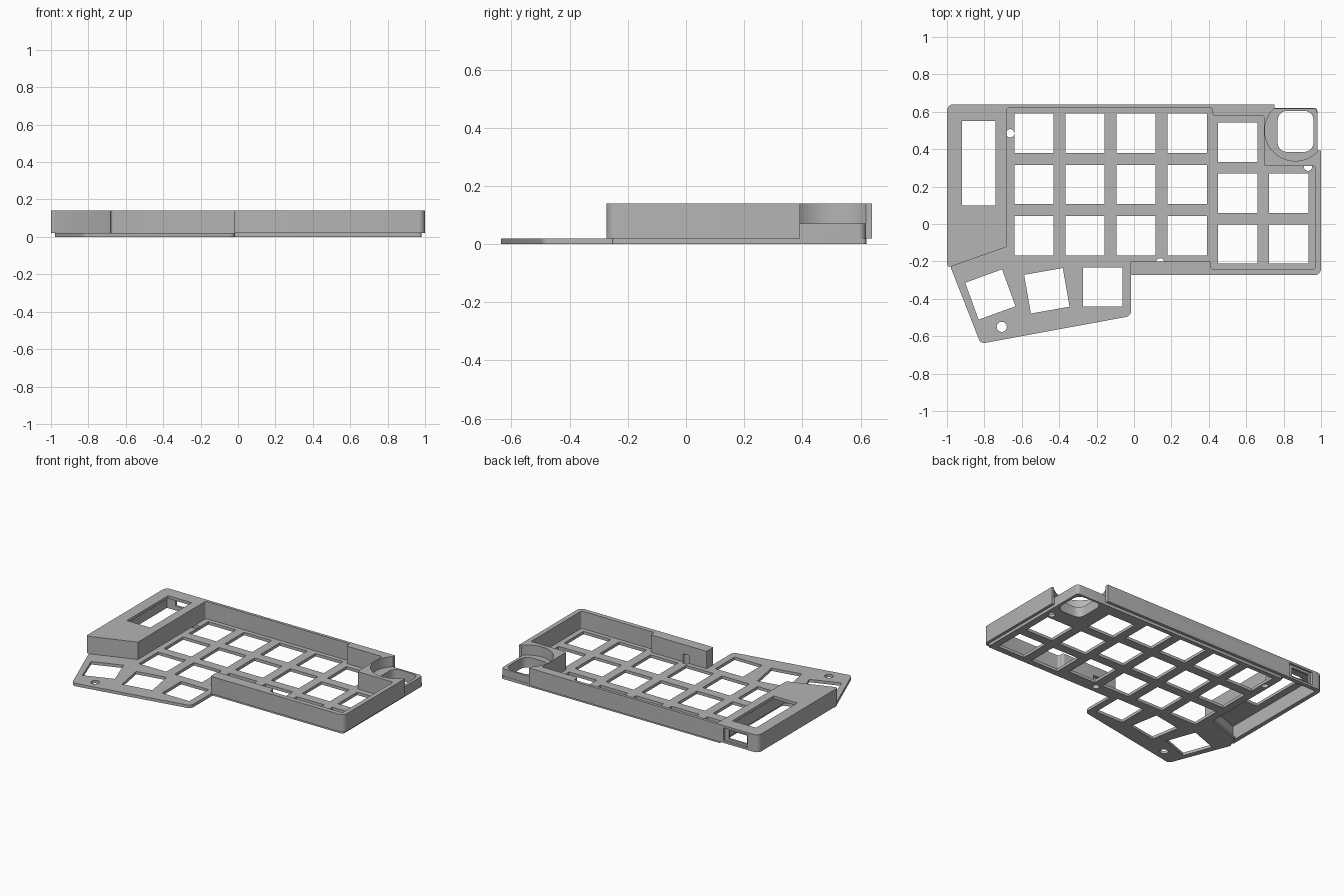
import bpy, bmesh, math
from mathutils import Vector, Matrix

cube = bpy.data.objects.get("Cube")
if cube:
    bpy.data.objects.remove(cube, do_unlink=True)

grey = bpy.data.materials.new("matte grey")
grey.use_nodes = True
grey.diffuse_color = (0.46, 0.46, 0.46, 1)
grey.node_tree.nodes["Principled BSDF"].inputs["Base Color"].default_value = grey.diffuse_color

TOP, PLATE, LEDGE = 0.14, 0.02, 0.07


def rounded(points, radius, steps=5):
    """Round each corner given as (x, y) or (x, y, own_radius)."""
    out = []
    for i, p in enumerate(points):
        r = p[2] if len(p) > 2 else radius
        c = Vector(p[:2])
        a = Vector(points[i - 1][:2]) - c
        b = Vector(points[(i + 1) % len(points)][:2]) - c
        if r == 0:
            out.append(c)
            continue
        half = a.angle(b) / 2
        mid = c + (a.normalized() + b.normalized()).normalized() * (r / math.sin(half))
        s = c + a.normalized() * (r / math.tan(half)) - mid
        e = c + b.normalized() * (r / math.tan(half)) - mid
        turn = s.angle_signed(e)
        for k in range(steps + 1):
            out.append(mid + Matrix.Rotation(-turn * k / steps, 2) @ s)
    return out


def prism(name, outline, z0, z1):
    bm = bmesh.new()
    face = bm.faces.new([bm.verts.new((p[0], p[1], z0)) for p in outline])
    up = bmesh.ops.extrude_face_region(bm, geom=[face])["geom"]
    bmesh.ops.translate(bm, vec=(0, 0, z1 - z0),
                        verts=[v for v in up if isinstance(v, bmesh.types.BMVert)])
    bmesh.ops.recalc_face_normals(bm, faces=bm.faces)
    mesh = bpy.data.meshes.new(name)
    bm.to_mesh(mesh)
    bm.free()
    mesh.materials.append(grey)
    obj = bpy.data.objects.new(name, mesh)
    bpy.context.collection.objects.link(obj)
    return obj


def rect(x0, x1, y0, y1, radius=0):
    return rounded([(x0, y0), (x1, y0), (x1, y1), (x0, y1)], radius)


def disc(x, y, r, n=32):
    return [(x + r * math.cos(math.tau * i / n), y + r * math.sin(math.tau * i / n))
            for i in range(n)]


def activate(obj):
    bpy.ops.object.select_all(action='DESELECT')
    obj.select_set(True)
    bpy.context.view_layer.objects.active = obj


def cut(obj, outline, z0, z1):
    tool = prism("cutter", outline, z0, z1)
    tool.hide_render = True
    mod = obj.modifiers.new("cut", 'BOOLEAN')
    mod.operation, mod.solver, mod.object = 'DIFFERENCE', 'EXACT', tool
    activate(obj)
    bpy.ops.object.modifier_apply(modifier=mod.name)
    bpy.data.objects.remove(tool, do_unlink=True)


# Switch plate with the angled thumb cluster
plate = prism("switch_plate", rounded([
    (-0.82, -0.64, 0.03), (-0.015, -0.492, 0.035), (-0.015, -0.255, 0), (0.98, -0.255),
    (0.98, 0.62), (-0.695, 0.62), (-0.695, -0.06), (-0.955, -0.15), (-0.98, -0.232)],
    0.015), 0, PLATE)

# Square switch openings: straight columns, then the fanned thumb keys
keys = [(-0.535 + 0.273 * c, 0.485 - 0.274 * r, 0) for c in range(4) for r in range(3)]
keys += [(0.555 + 0.272 * c, 0.437 - 0.272 * r, 0) for c in range(2) for r in range(c, 3)]
keys += [(-0.768, -0.377, 20), (-0.466, -0.357, 10), (-0.167, -0.337, 0)]
for x, y, angle in keys:
    turn = Matrix.Rotation(math.radians(angle), 2)
    square = [turn @ p + Vector((x, y)) for p in rect(-0.105, 0.105, -0.105, 0.105)]
    cut(plate, square, -0.1, 0.1)

# Screw holes
screws = [(-0.662, 0.485), (0.14, -0.205), (0.93, 0.306)]
for x, y in screws + [(-0.707, -0.55)]:
    cut(plate, disc(x, y, 0.027 if y < -0.5 else 0.022), -0.1, 0.1)

# Raised case wall, including the controller housing and the knob corner
case = prism("case_wall", rounded([
    (-1, -0.235, 0.015), (-0.68, -0.122, 0.004), (-0.68, 0.62), (0.42, 0.62), (0.42, 0.58),
    (0.695, 0.58), (0.695, 0.31), (0.968, 0.31), (0.968, -0.242), (0.412, -0.242),
    (0.412, -0.2), (-0.018, -0.2, 0.004), (-0.018, -0.274, 0.01), (1, -0.274, 0.035),
    (1, 0.64, 0.035), (-1, 0.64, 0.035)], 0.012), PLATE, TOP)

# Hollow controller housing, its top window and the cable port
cut(case, [(-0.97, -0.19), (-0.71, -0.1), (-0.71, 0.61), (-0.97, 0.61)], -0.1, 0.12)
cut(case, rect(-0.92, -0.74, 0.1, 0.55), 0.1, 0.2)
cut(case, rect(-0.92, -0.735, 0.625, 0.7), 0.035, 0.125)
cut(case, rect(-0.905, -0.765, 0.57, 0.7), 0.05, 0.11)

# Lowered knob corner: round recess, open outer side, trimmed ledge
cut(case, disc(0.862, 0.5, 0.163, 64), LEDGE, 0.2)
cut(case, [(0.862, 0.5), (0.984, 0.392), (1.1, 0.392), (1.1, 0.7), (0.75, 0.7), (0.75, 0.618)],
    LEDGE, 0.2)
cut(case, [(0.98, 0.392), (1.1, 0.392), (1.1, 0.7), (0.75, 0.7), (0.75, 0.618)]
    + [tuple(p) for p in rounded([(0.75, 0.618), (0.98, 0.618), (0.98, 0.392)], 0.025)[6:12]],
    -0.1, 0.2)
for part in (case, plate):
    cut(part, rect(0.768, 0.96, 0.385, 0.605, 0.05), -0.1, 0.2)

# Screw pockets in the foot of the wall
for x, y in screws:
    cut(case, disc(x, y, 0.022), -0.1, 0.075)

for part in (case, plate):
    activate(part)
    bpy.ops.object.shade_smooth_by_angle(angle=math.radians(30))
